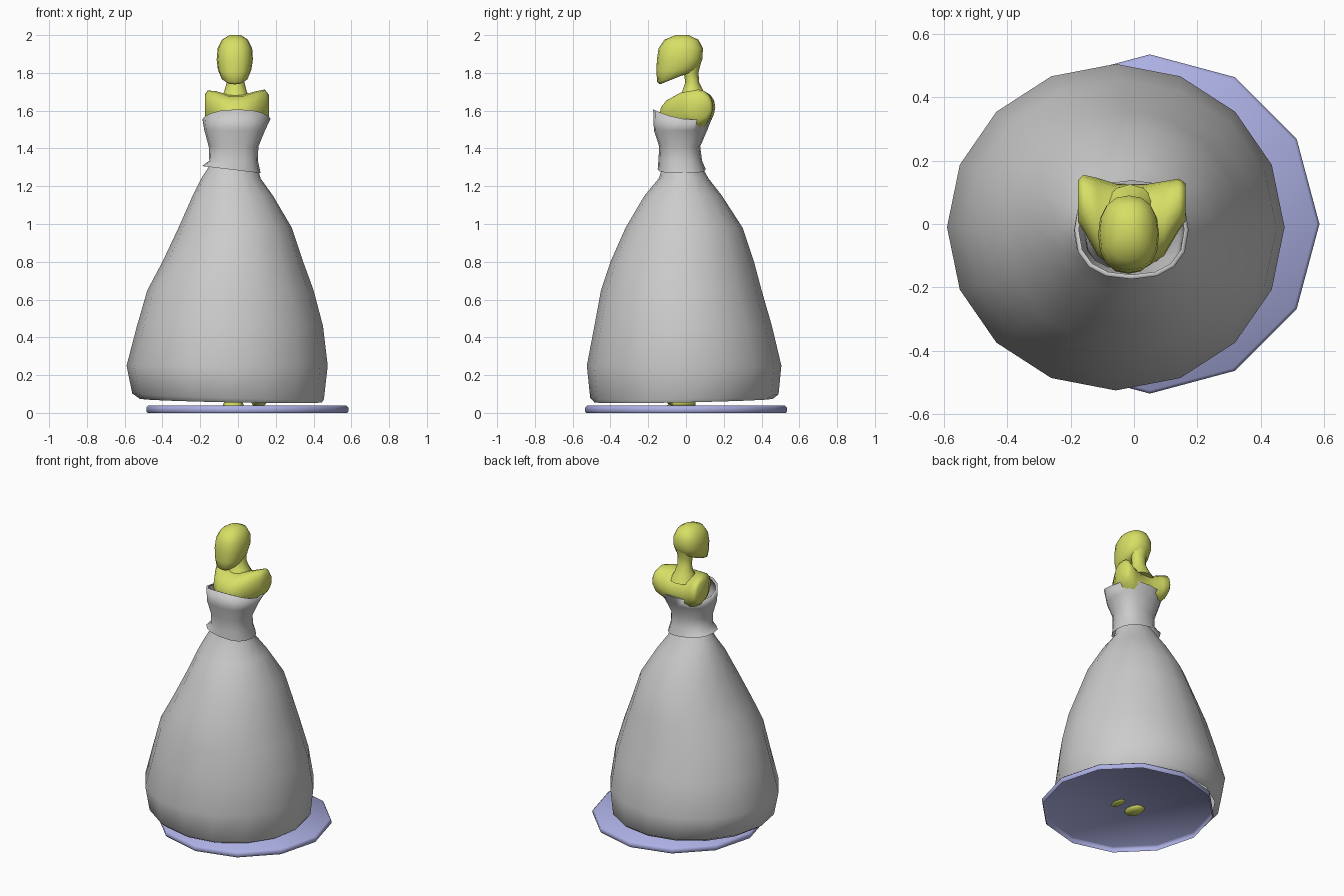
import bpy, bmesh, math


def material(name, color):
    m = bpy.data.materials.new(name)
    m.diffuse_color = (*color, 1)
    return m


skin = material("skin", (0.68, 0.74, 0.13))
lilac = material("lilac", (0.42, 0.44, 0.78))


def loft(name, rings, n=16, power=2.0, caps=(True, True), axis='Z', mat=None, angle=75):
    """Skin ovals given as (a0, a1, b0, b1, height[, slope_a, slope_b, saddle])."""
    bm = bmesh.new()
    loops = []
    for a0, a1, b0, b1, h, *tilt in rings:
        sa, sb, q = (tilt + [0, 0, 0])[:3]
        loop = []
        for i in range(n):
            t = 2 * math.pi * i / n
            c, s = math.cos(t), math.sin(t)
            da = math.copysign(abs(c) ** (2 / power), c) * (a1 - a0) / 2
            db = math.copysign(abs(s) ** (2 / power), s) * (b1 - b0) / 2
            a, b = (a0 + a1) / 2 + da, (b0 + b1) / 2 + db
            z = h + sa * da + sb * db + q * db * db
            loop.append(bm.verts.new((a, b, z) if axis == 'Z' else (z, a, b)))
        loops.append(loop)
    for low, high in zip(loops, loops[1:]):
        for i in range(n):
            j = (i + 1) % n
            bm.faces.new((low[i], low[j], high[j], high[i]))
    if caps[0]:
        bm.faces.new(loops[0][::-1])
    if caps[1]:
        bm.faces.new(loops[-1])
    me = bpy.data.meshes.new(name)
    bm.to_mesh(me)
    bm.free()
    ob = bpy.data.objects.new(name, me)
    bpy.context.collection.objects.link(ob)
    if mat:
        me.materials.append(mat)
    bpy.ops.object.select_all(action='DESELECT')
    ob.select_set(True)
    bpy.context.view_layer.objects.active = ob
    bpy.ops.object.shade_smooth_by_angle(angle=math.radians(angle))
    return ob


def disc(r, z):
    return (0.05 - r, 0.05 + r, -r, r, z)


# Twelve-sided base, hollow underneath, with softened rims
loft("base", [disc(0.528, 0), disc(0.535, 0.008), disc(0.535, 0.028),
              disc(0.525, 0.038)], n=12, caps=(False, True), mat=lilac, angle=50)

# Full skirt, open at the hem
loft("skirt", [
    (-0.52, 0.445, -0.485, 0.46, 0.065, -0.02, 0.02),
    (-0.56, 0.455, -0.507, 0.49, 0.088, -0.03, 0.02),
    (-0.59, 0.475, -0.525, 0.505, 0.25),
    (-0.535, 0.45, -0.485, 0.455, 0.46),
    (-0.48, 0.40, -0.45, 0.40, 0.65),
    (-0.40, 0.345, -0.40, 0.36, 0.80),
    (-0.315, 0.285, -0.32, 0.30, 0.98),
    (-0.24, 0.185, -0.22, 0.19, 1.15),
    (-0.195, 0.12, -0.145, 0.12, 1.24),
    (-0.15, 0.10, -0.12, 0.08, 1.31)], caps=(False, False), angle=120)

# Fitted bodice with a flared lower edge and a dipping, folded-in neckline
loft("bodice", [
    (-0.19, 0.12, -0.15, 0.105, 1.288, -0.12, 0),
    (-0.152, 0.105, -0.146, 0.085, 1.335),
    (-0.155, 0.108, -0.142, 0.075, 1.41),
    (-0.178, 0.143, -0.170, 0.112, 1.495),
    (-0.188, 0.172, -0.174, 0.138, 1.555, 0.01, -0.145, 1.2),
    (-0.174, 0.158, -0.160, 0.124, 1.555, 0.01, -0.145, 1.2)],
    power=2.4, caps=(False, False), angle=120)

# Chest and cut-off shoulders, lofted from side to side
loft("shoulders", [
    (0.005, 0.138, 1.56, 1.685, -0.176),
    (-0.02, 0.155, 1.53, 1.707, -0.160),
    (-0.100, 0.145, 1.49, 1.703, -0.115),
    (-0.142, 0.126, 1.46, 1.685, -0.055),
    (-0.142, 0.124, 1.46, 1.685, 0.03),
    (-0.100, 0.135, 1.49, 1.703, 0.095),
    (-0.02, 0.143, 1.53, 1.712, 0.142),
    (0.01, 0.128, 1.56, 1.685, 0.163)], axis='X', power=2.1, mat=skin)

# Neck
loft("neck", [
    (-0.10, 0.075, -0.06, 0.125, 1.65),
    (-0.073, 0.047, -0.02, 0.095, 1.70),
    (-0.060, 0.034, -0.004, 0.070, 1.75),
    (-0.062, 0.036, -0.012, 0.066, 1.80),
    (-0.080, 0.052, -0.03, 0.078, 1.85)], n=12, mat=skin)

# Head, with the jaw rising toward the neck
loft("head", [
    (-0.068, 0.034, -0.138, -0.01, 1.765, 0, 0.4),
    (-0.090, 0.055, -0.152, 0.035, 1.778, 0, 0.30),
    (-0.106, 0.070, -0.157, 0.068, 1.815, 0, 0.10),
    (-0.113, 0.079, -0.154, 0.086, 1.87),
    (-0.108, 0.075, -0.145, 0.090, 1.93),
    (-0.085, 0.053, -0.115, 0.066, 1.975),
    (-0.045, 0.015, -0.055, 0.015, 2.0)], n=16, power=2.35, mat=skin)

# Legs and feet under the skirt
for name, x, w, z in (("left", -0.025, 0.055, 0.02), ("right", 0.11, 0.04, 0.032)):
    loft(name + "_foot", [
        (x - w * 0.6, x + w * 0.6, -0.07, 0.03, z),
        (x - w, x + w, -0.10, 0.05, z + 0.02),
        (x - w * 0.8, x + w * 0.8, -0.06, 0.05, z + 0.05),
        (x - w * 0.5, x + w * 0.5, -0.01, 0.05, z + 0.09)], n=12, mat=skin)
    hip = -0.08 if name == "left" else 0.05
    loft(name + "_leg", [
        (x - 0.03, x + 0.03, -0.01, 0.05, z + 0.07),
        (x - 0.05, x + 0.05, -0.04, 0.06, 0.45),
        (hip - 0.06, hip + 0.06, -0.07, 0.06, 1.1)], n=10, mat=skin)
